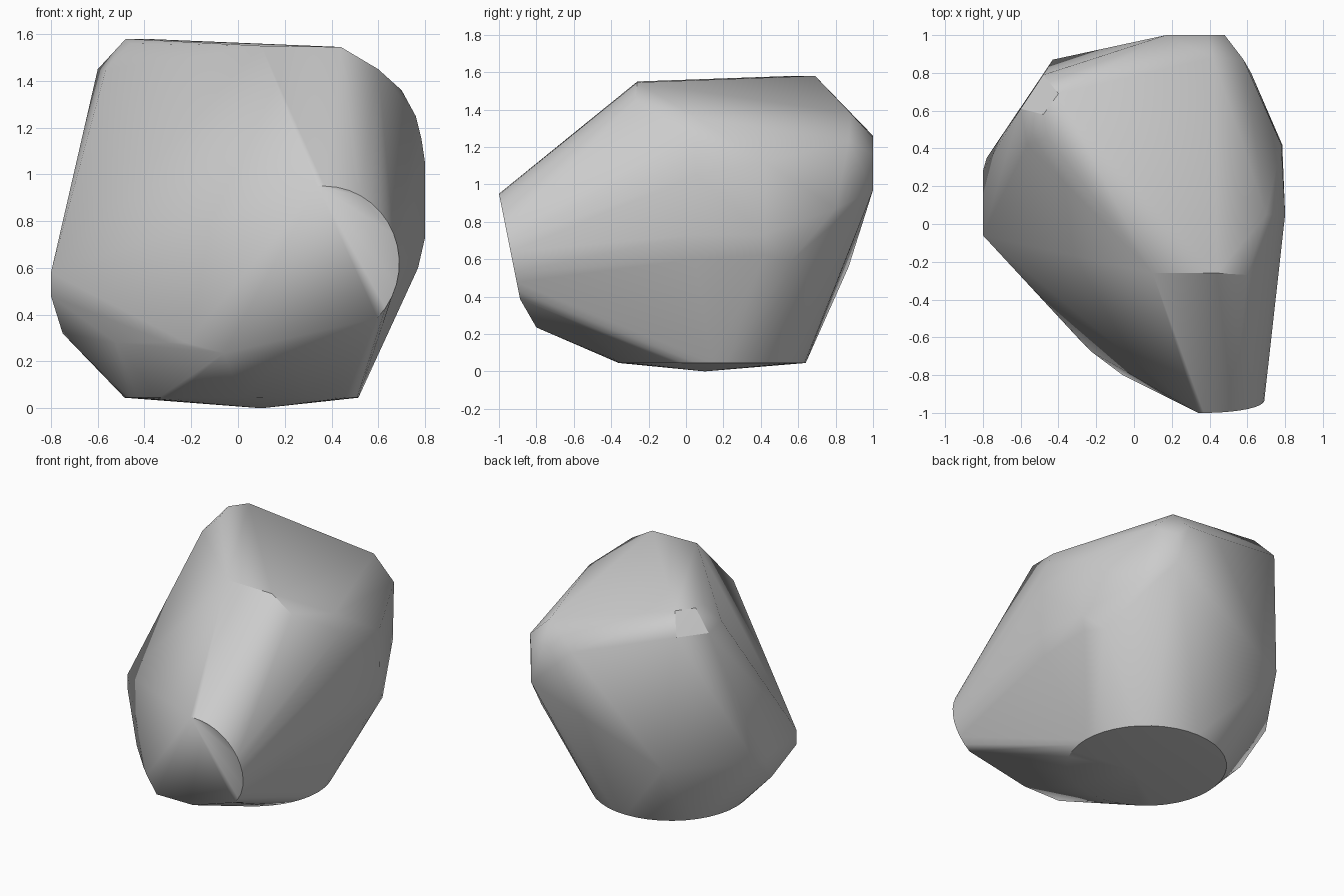
import bpy
import bmesh
from math import radians, cos, sin, pi, tau

default_cube = bpy.data.objects.get("Cube")
if default_cube:
    bpy.data.objects.remove(default_cube, do_unlink=True)


def flat_material(name, colour):
    material = bpy.data.materials.new(name)
    material.use_nodes = True
    material.diffuse_color = colour
    shader = material.node_tree.nodes["Principled BSDF"]
    shader.inputs["Base Color"].default_value = colour
    shader.inputs["Roughness"].default_value = 0.9
    return material


def base_ring(sides, radius, centre_x, centre_y, height):
    """Round foot the boulder stands on."""
    return [(centre_x + radius * cos(tau * step / sides),
             centre_y + radius * sin(tau * step / sides), height)
            for step in range(sides)]


def nose_arc(steps, centre_x, centre_z, width, height, start, end):
    """Rounded rim of the blunt front face, which leans slightly back."""
    rim = []
    for step in range(steps + 1):
        angle = start + (end - start) * step / steps
        x = centre_x + width * cos(angle)
        z = centre_z + height * sin(angle)
        rim.append((x, -1 + (centre_z + height - z) / 5, z))
    return rim


def side_profile(depth, outline):
    """Rounded flank outline placed at one depth."""
    return [(x, depth, z) for x, z in outline]


# Corner points of the boulder, grouped by region
underside = base_ring(40, 0.5, 0.015, 0.14, 0.045) + [(0.1, 0.1, 0)]

front_face = nose_arc(14, 0.37, 0.62, 0.32, 0.33, pi / 2, -pi / 4)
front_face += [(0.34, -1, 0.95), (0.22, -0.8, 0.235), (-0.06, -0.8, 0.235)]

left_flank = side_profile(0.05, [
    (0.77, 0.6), (0.8, 0.73), (0.8, 1.05), (0.785, 1.15),
    (0.76, 1.25), (0.7, 1.36)])
left_flank += side_profile(0.42, [(0.755, 0.62), (0.785, 0.73), (0.78, 1.12)])
left_flank += [(0.71, 0.56, 0.59)]

right_flank = [
    (-0.22, -0.68, 0.28), (-0.3, -0.6, 0.28), (-0.52, -0.36, 0.28),
    (-0.8, -0.06, 0.48), (-0.8, -0.06, 0.58), (-0.75, 0.14, 0.32),
    (-0.8, 0.28, 0.5), (-0.78, 0.35, 0.5), (-0.6, 0.61, 1.45),
    (-0.565, 0.42, 1.45)]

crown = [
    (0.1, -0.26, 1.55), (0.44, -0.26, 1.545), (0.6, -0.27, 1.45),
    (-0.46, 0.46, 1.56), (-0.48, 0.58, 1.58), (-0.4, 0.69, 1.58),
    (-0.48, 0.79, 1.455), (0.42, 0.88, 1.38)]

back_face = [
    (-0.43, 0.87, 0.56), (0.17, 1, 1.26), (0.39, 1, 1.25), (0.48, 1, 1.16),
    (0.48, 1, 0.97), (0.58, 0.87, 1.23), (0.62, 0.8, 0.87)]


# Wrap the points in one tight skin
mesh = bpy.data.meshes.new("boulder")
bm = bmesh.new()
for region in (underside, front_face, left_flank, right_flank, crown, back_face):
    for point in region:
        bm.verts.new(point)
bmesh.ops.remove_doubles(bm, verts=bm.verts, dist=0.005)
bmesh.ops.convex_hull(bm, input=bm.verts)
loose = [vert for vert in bm.verts if not vert.link_faces]
bmesh.ops.delete(bm, geom=loose, context="VERTS")
bmesh.ops.dissolve_limit(bm, angle_limit=radians(1), verts=bm.verts, edges=bm.edges)
bmesh.ops.recalc_face_normals(bm, faces=bm.faces)

# Crisp rims round the crown and the foot
for edge in bm.edges:
    heights = [vert.co.z for vert in edge.verts]
    on_rim = min(heights) > 1.4 or max(heights) < 0.05
    if on_rim and edge.calc_face_angle() > radians(30):
        edge.smooth = False
bm.to_mesh(mesh)
bm.free()

boulder = bpy.data.objects.new("boulder", mesh)
bpy.context.collection.objects.link(boulder)
mesh.materials.append(flat_material("stone grey", (0.6, 0.6, 0.6, 1)))

# Smooth worn surfaces elsewhere
bpy.ops.object.select_all(action="DESELECT")
boulder.select_set(True)
bpy.context.view_layer.objects.active = boulder
bpy.ops.object.shade_smooth_by_angle(angle=radians(50), keep_sharp_edges=True)
